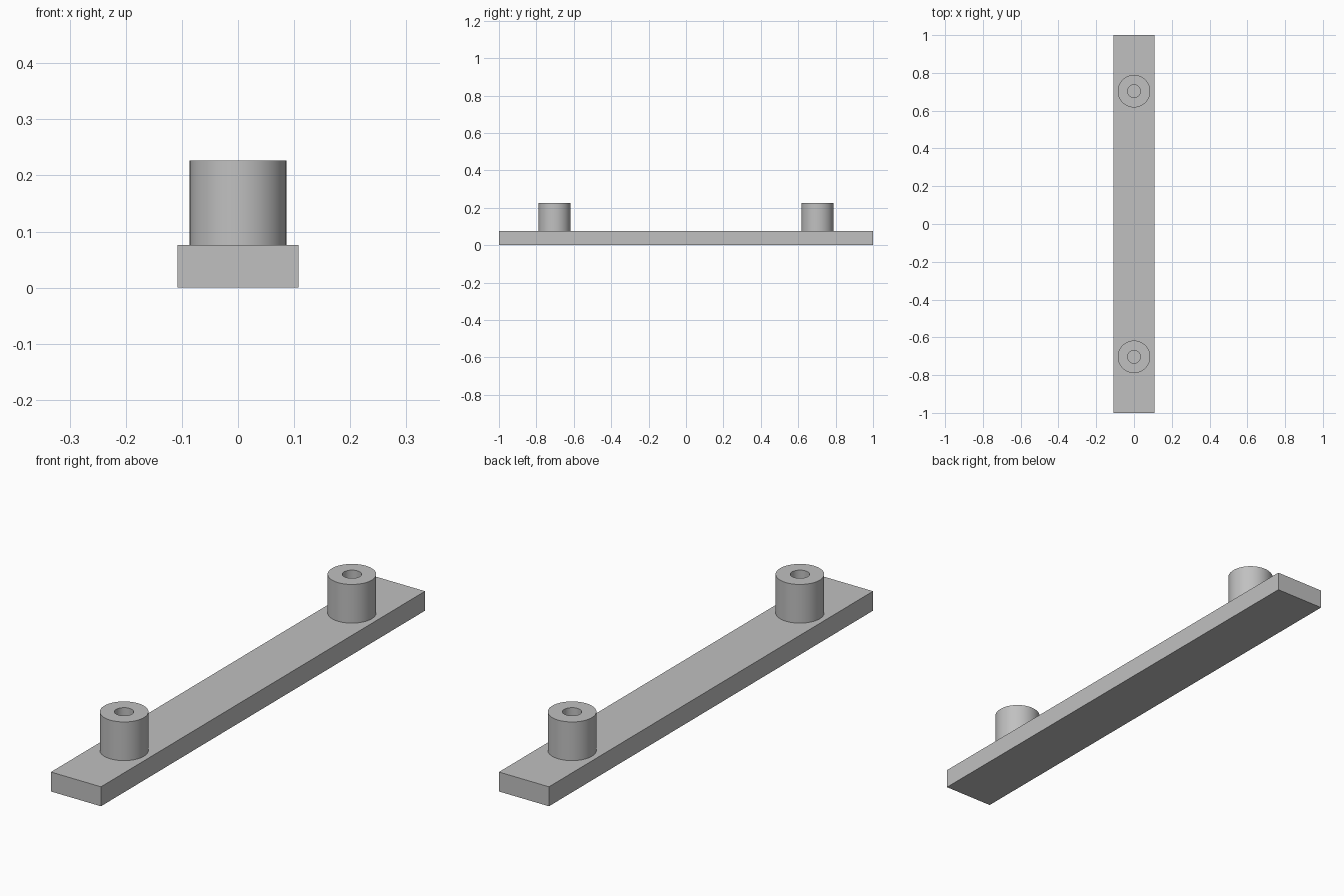
import bpy
import bmesh
import math
from mathutils import Matrix

cube = bpy.data.objects.get("Cube")
if cube:
    bpy.data.objects.remove(cube, do_unlink=True)

BAR = (0.216, 2.0, 0.076)
POST_TOP = 0.227
POST_RADIUS, HOLE_RADIUS = 0.086, 0.034
POST_Y = 0.703
SIDES = 64

grey = bpy.data.materials.new("plain grey")
grey.use_nodes = True
colour = (0.53, 0.53, 0.53, 1)
grey.diffuse_color = colour
grey.node_tree.nodes["Principled BSDF"].inputs["Base Color"].default_value = colour


def add_object(name, bm, location):
    bmesh.ops.recalc_face_normals(bm, faces=bm.faces)
    mesh = bpy.data.meshes.new(name)
    bm.to_mesh(mesh)
    bm.free()
    mesh.materials.append(grey)
    obj = bpy.data.objects.new(name, mesh)
    obj.location = location
    bpy.context.collection.objects.link(obj)
    return obj


# Flat rectangular bar
bm = bmesh.new()
bmesh.ops.create_cube(bm, size=1, matrix=Matrix.Diagonal((*BAR, 1)))
add_object("base_bar", bm, (0, 0, BAR[2] / 2))


# Round post with a blind centre hole, turned from a profile
def add_post(name, y):
    height = POST_TOP - BAR[2]
    profile = [(0, 0), (POST_RADIUS, 0), (POST_RADIUS, height),
               (HOLE_RADIUS, height), (HOLE_RADIUS, 0.002), (0, 0.002)]
    bm = bmesh.new()
    verts = [bm.verts.new((r, 0, z)) for r, z in profile]
    edges = [bm.edges.new(pair) for pair in zip(verts, verts[1:])]
    bmesh.ops.spin(bm, geom=verts + edges, cent=(0, 0, 0), axis=(0, 0, 1),
                   angle=math.tau, steps=SIDES, use_merge=True)
    bmesh.ops.remove_doubles(bm, verts=bm.verts, dist=0.0001)
    post = add_object(name, bm, (0, y, BAR[2]))
    bpy.ops.object.select_all(action="DESELECT")
    post.select_set(True)
    bpy.context.view_layer.objects.active = post
    bpy.ops.object.shade_smooth_by_angle(angle=math.radians(30))


for name, side in (("front_post", -1), ("back_post", 1)):
    add_post(name, side * POST_Y)
